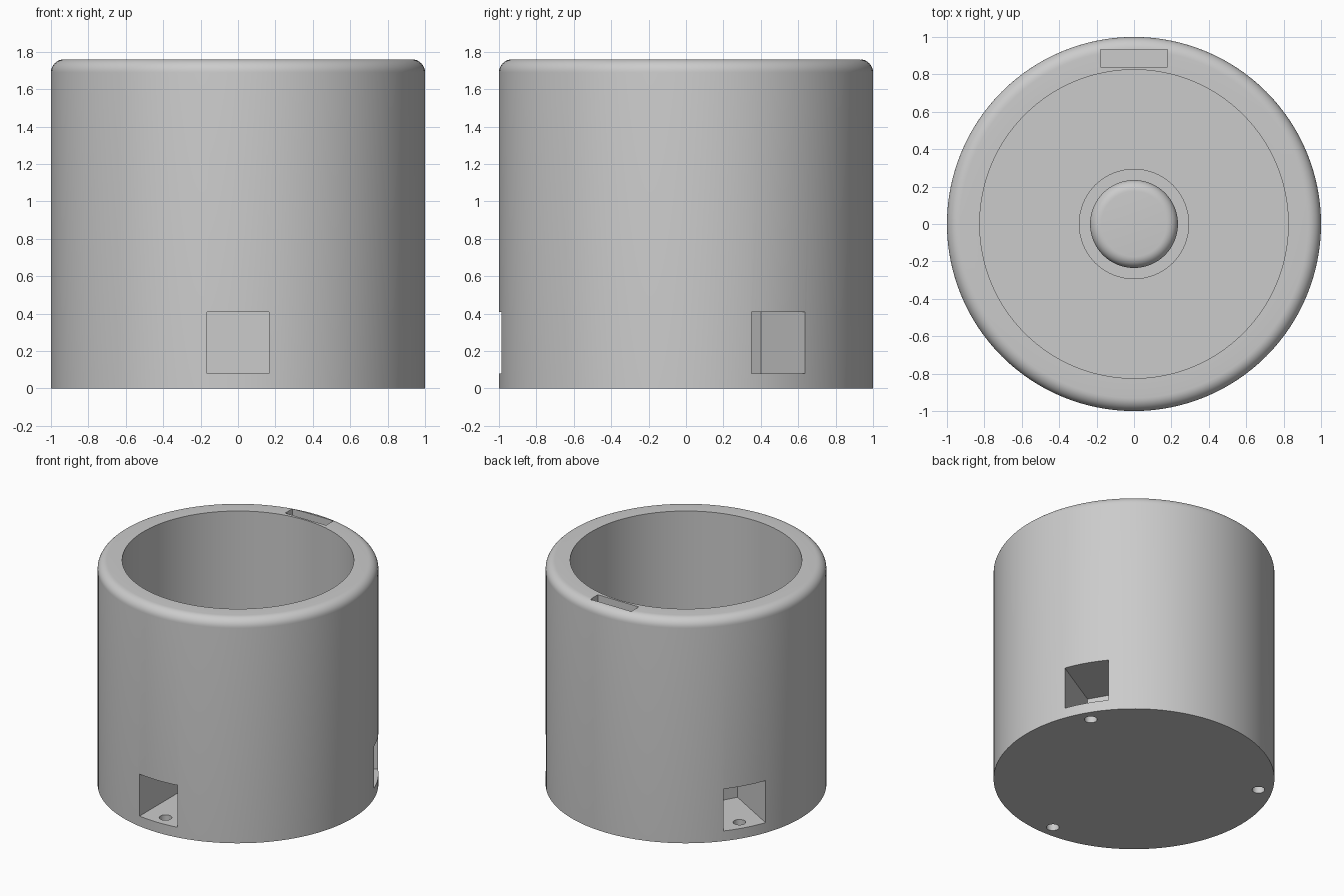
import bpy, bmesh
from math import sin, cos, pi, radians
from mathutils import Matrix, Vector

cube = bpy.data.objects.get("Cube")
if cube:
    bpy.data.objects.remove(cube, do_unlink=True)

RADIUS, HEIGHT, BORE, FLOOR, ROUND = 1.0, 1.76, 0.825, 0.5, 0.07

grey = bpy.data.materials.new("light grey")
grey.use_nodes = True
grey.diffuse_color = (0.6, 0.6, 0.6, 1)
grey.node_tree.nodes["Principled BSDF"].inputs["Base Color"].default_value = (0.6, 0.6, 0.6, 1)


def add_object(name, bm):
    bmesh.ops.recalc_face_normals(bm, faces=bm.faces)
    mesh = bpy.data.meshes.new(name)
    bm.to_mesh(mesh)
    bm.free()
    mesh.materials.append(grey)
    obj = bpy.data.objects.new(name, mesh)
    bpy.context.collection.objects.link(obj)
    return obj


def select(obj):
    bpy.ops.object.select_all(action='DESELECT')
    obj.select_set(True)
    bpy.context.view_layer.objects.active = obj


def lathe(name, profile, steps=128):
    """Turn a list of (radius, height) points around the z axis."""
    bm = bmesh.new()
    verts = [bm.verts.new((r, 0, z)) for r, z in profile]
    edges = [bm.edges.new(pair) for pair in zip(verts, verts[1:])]
    bmesh.ops.spin(bm, geom=verts + edges, axis=(0, 0, 1), cent=(0, 0, 0),
                   angle=2 * pi, steps=steps, use_duplicate=False)
    bmesh.ops.remove_doubles(bm, verts=bm.verts, dist=1e-4)
    return add_object(name, bm)


def rounded_rim(radius, top, size, steps=8):
    """Quarter circle from the side wall up to the top face."""
    angles = [i / steps * pi / 2 for i in range(steps + 1)]
    return [(radius - size + size * cos(a), top - size + size * sin(a)) for a in angles]


def cut(target, cutter):
    cutter.hide_render = True
    mod = target.modifiers.new("cut", 'BOOLEAN')
    mod.operation, mod.solver, mod.object = 'DIFFERENCE', 'EXACT', cutter
    select(target)
    bpy.ops.object.modifier_apply(modifier=mod.name)
    bpy.data.objects.remove(cutter, do_unlink=True)


def box(name, low, high, turn=0):
    low, high = Vector(low), Vector(high)
    bm = bmesh.new()
    bmesh.ops.create_cube(bm, size=1, matrix=Matrix.Rotation(turn, 4, 'Z')
                          @ Matrix.Translation((low + high) / 2)
                          @ Matrix.Diagonal((*(high - low), 1)))
    return add_object(name, bm)


# Hollow cup with a thick base and rounded outer rim
cup = lathe("cup_body", [(0, 0), (RADIUS, 0)] + rounded_rim(RADIUS, HEIGHT, ROUND)
            + [(BORE, HEIGHT), (BORE, FLOOR), (0, FLOOR)])

# Three screw pockets around the base, each with a hole through its floor
for degrees in (-90, 30, 150):
    turn = radians(degrees)
    cut(cup, box("pocket_cutter", (0.514, -0.165, 0.08), (1.2, 0.165, 0.41), turn))
    bm = bmesh.new()
    bmesh.ops.create_cone(bm, cap_ends=True, segments=32, radius1=0.045, radius2=0.045,
                          depth=0.3, matrix=Matrix.Translation((0.9 * cos(turn), 0.9 * sin(turn), 0.05)))
    cut(cup, add_object("screw_hole_cutter", bm))

# Narrow slot in the back of the rim
cut(cup, box("slot_cutter", (-0.178, 0.84, HEIGHT - 0.2), (0.178, 0.932, HEIGHT + 0.1)))

# Central post standing on a low collar
post = lathe("center_post", [(0.295, FLOOR), (0.295, FLOOR + 0.06), (0.235, FLOOR + 0.06)]
             + rounded_rim(0.235, 1.05, 0.06) + [(0, 1.05)], steps=64)

for obj in (cup, post):
    select(obj)
    bpy.ops.object.shade_smooth_by_angle(angle=radians(30))
